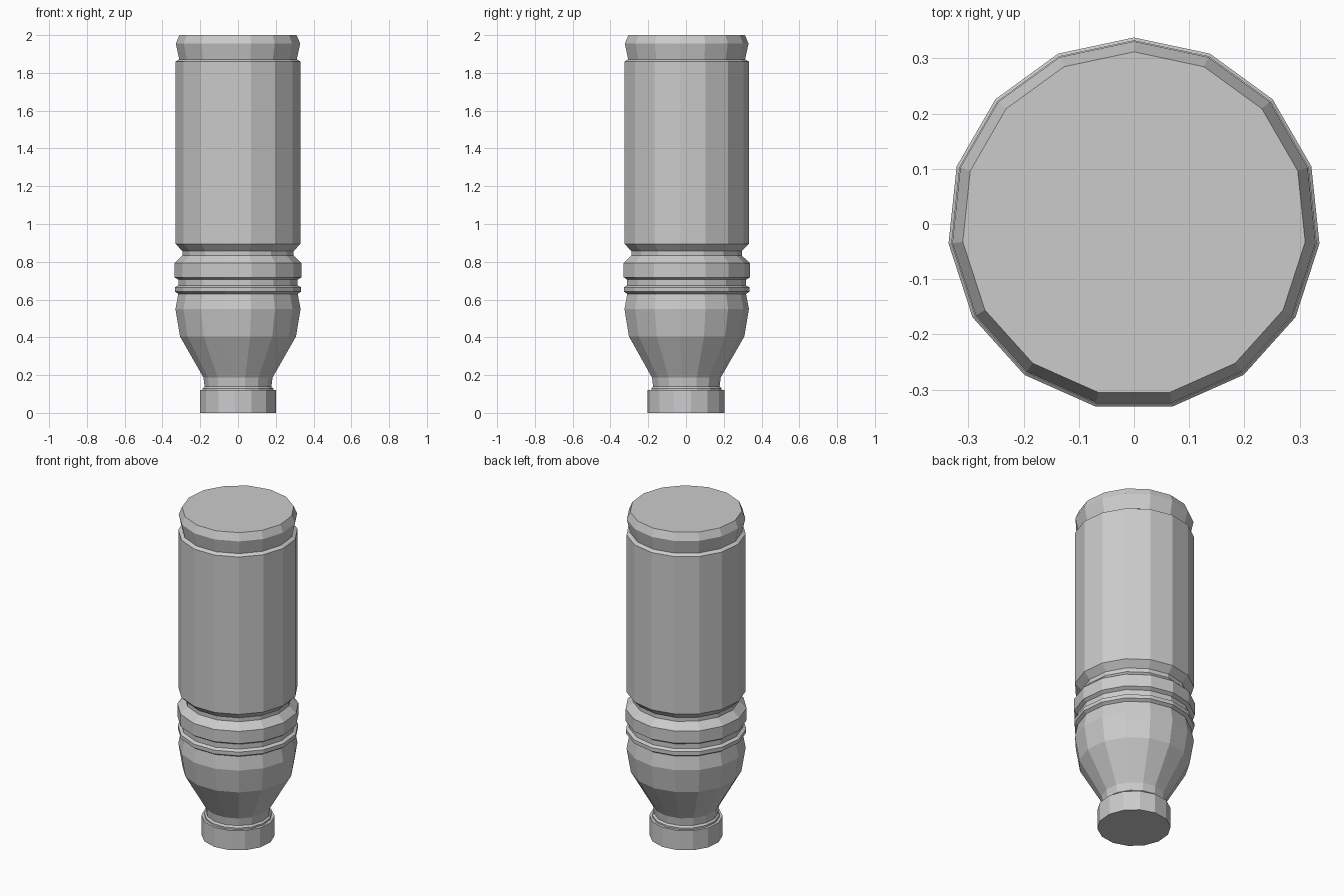
import bpy, bmesh
from math import cos, sin, pi

if "Cube" in bpy.data.objects:
    bpy.data.objects.remove(bpy.data.objects["Cube"])


def lathe(name, profile, sides, start):
    """Closed faceted solid turned around z from (radius, height) points, bottom up."""
    bm = bmesh.new()
    rings = []
    for r, z in profile:
        rings.append([bm.verts.new((r * cos(start + 2 * pi * i / sides),
                                    r * sin(start + 2 * pi * i / sides), z))
                      for i in range(sides)])
    for low, high in zip(rings, rings[1:]):
        for i in range(sides):
            j = (i + 1) % sides
            bm.faces.new((low[i], low[j], high[j], high[i]))
    bm.faces.new(rings[0][::-1])
    bm.faces.new(rings[-1])
    mesh = bpy.data.meshes.new(name)
    bm.to_mesh(mesh)
    bm.free()
    obj = bpy.data.objects.new(name, mesh)
    bpy.context.collection.objects.link(obj)
    return obj


# Inverted bottle: neck, bulging shoulder, grooved waist, barrel and rounded base
bottle_profile = [
    (0.188, 0.10), (0.188, 0.13), (0.178, 0.14), (0.184, 0.187),
    (0.247, 0.297), (0.309, 0.405), (0.333, 0.55), (0.318, 0.63),
    (0.336, 0.642), (0.336, 0.665), (0.318, 0.675), (0.318, 0.705),
    (0.338, 0.718), (0.338, 0.793), (0.296, 0.833), (0.296, 0.857),
    (0.333, 0.895), (0.333, 1.86), (0.313, 1.872),
    (0.331, 1.955), (0.312, 2.0),
]
lathe("bottle", bottle_profile, 15, pi / 2)

# Screw cap at the bottom
lathe("screw_cap", [(0.204, 0.0), (0.204, 0.12)], 14, -pi / 2 + 0.36)
